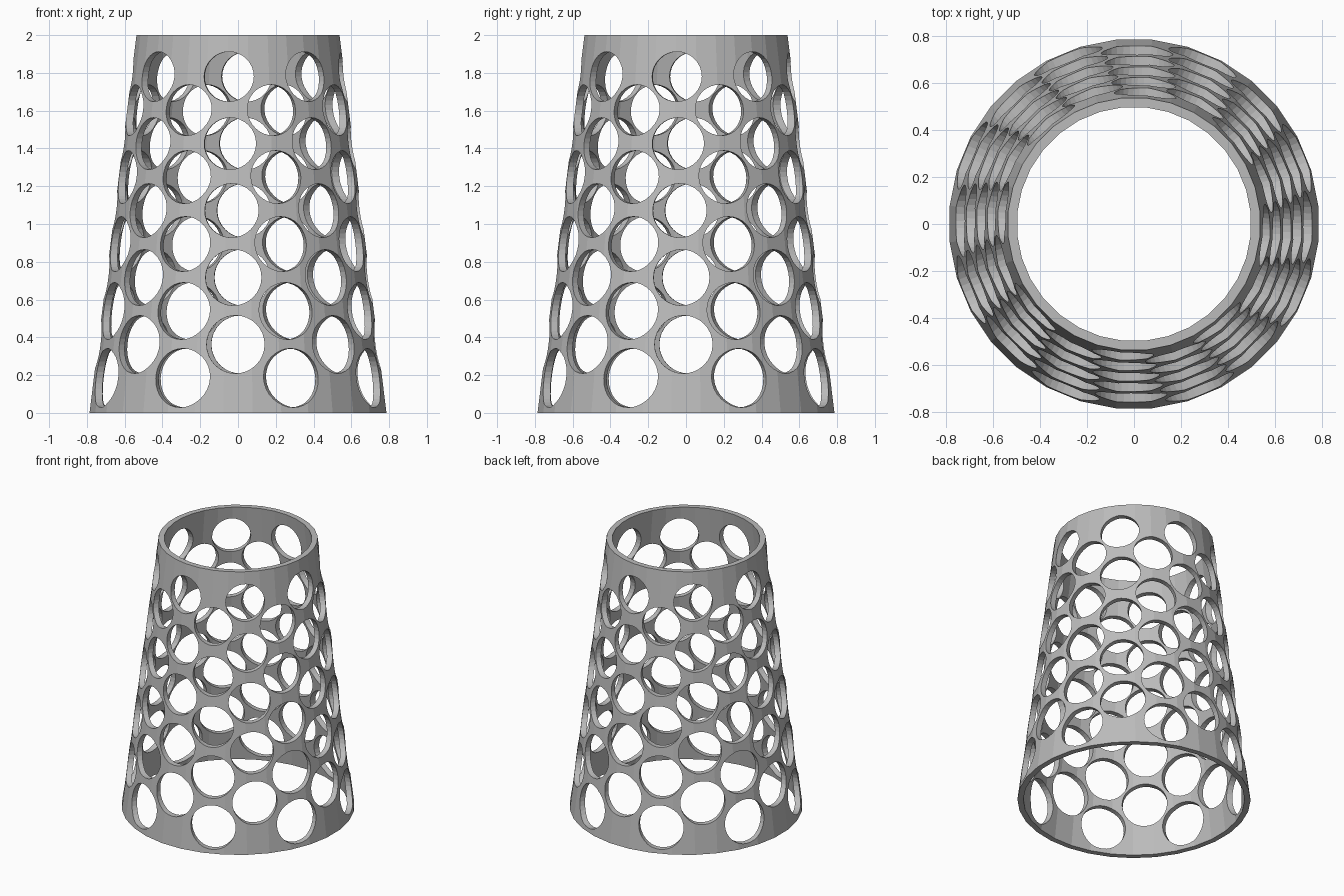
import bpy, bmesh, math
from mathutils import Matrix, Vector

if "Cube" in bpy.data.objects:
    bpy.data.objects.remove(bpy.data.objects["Cube"], do_unlink=True)

SIDES, HEIGHT, WALL = 32, 2.0, 0.04
BASE_R, TOP_R = 0.79, 0.54
ROWS, PER_ROW = 10, 8


def outer_radius(z):
    return BASE_R + (TOP_R - BASE_R) * z / HEIGHT


def make_object(name, bm):
    bmesh.ops.recalc_face_normals(bm, faces=bm.faces)
    mesh = bpy.data.meshes.new(name)
    bm.to_mesh(mesh)
    bm.free()
    obj = bpy.data.objects.new(name, mesh)
    bpy.context.collection.objects.link(obj)
    return obj


grey = bpy.data.materials.new("light grey")
grey.use_nodes = True
colour = (0.5, 0.5, 0.5, 1)
grey.diffuse_color = colour
grey.node_tree.nodes["Principled BSDF"].inputs["Base Color"].default_value = colour

# Tapered tube: four rings joined into a closed wall
bm = bmesh.new()
rings = []
for r, z in ((BASE_R, 0), (TOP_R, HEIGHT), (TOP_R - WALL, HEIGHT), (BASE_R - WALL, 0)):
    ring = []
    for i in range(SIDES):
        a = (i + 0.5) * math.tau / SIDES
        ring.append(bm.verts.new((r * math.cos(a), r * math.sin(a), z)))
    rings.append(ring)
for k in range(4):
    a, b = rings[k], rings[(k + 1) % 4]
    for i in range(SIDES):
        j = (i + 1) % SIDES
        bm.faces.new((a[i], a[j], b[j], b[i]))
tube = make_object("perforated_tapered_tube", bm)
tube.data.materials.append(grey)

# Round punches, staggered and slowly twisting from row to row
bm = bmesh.new()
for row in range(ROWS):
    t = row / (ROWS - 1)
    z = 0.185 + 1.595 * t
    radius = 0.156 - 0.024 * t
    for n in range(PER_ROW):
        a = -math.pi / 2 + n * math.tau / PER_ROW - math.radians(23) * (row + 1)
        out = Vector((math.cos(a), math.sin(a), 0))
        place = (Matrix.Translation(out * (outer_radius(z) - 0.03) + Vector((0, 0, z)))
                 @ out.to_track_quat('Z', 'Y').to_matrix().to_4x4())
        bmesh.ops.create_cone(bm, cap_ends=True, segments=32, radius1=radius,
                              radius2=radius, depth=0.2, matrix=place)
punches = make_object("hole_punches", bm)
punches.hide_render = True
punches.hide_viewport = True

cut = tube.modifiers.new("holes", 'BOOLEAN')
cut.operation = 'DIFFERENCE'
cut.solver = 'EXACT'
cut.use_self = True
cut.object = punches

# Apply the cut and discard the punches
bpy.context.view_layer.update()
evaluated = tube.evaluated_get(bpy.context.evaluated_depsgraph_get())
tube.data = bpy.data.meshes.new_from_object(evaluated)
tube.modifiers.clear()
bpy.data.objects.remove(punches, do_unlink=True)
